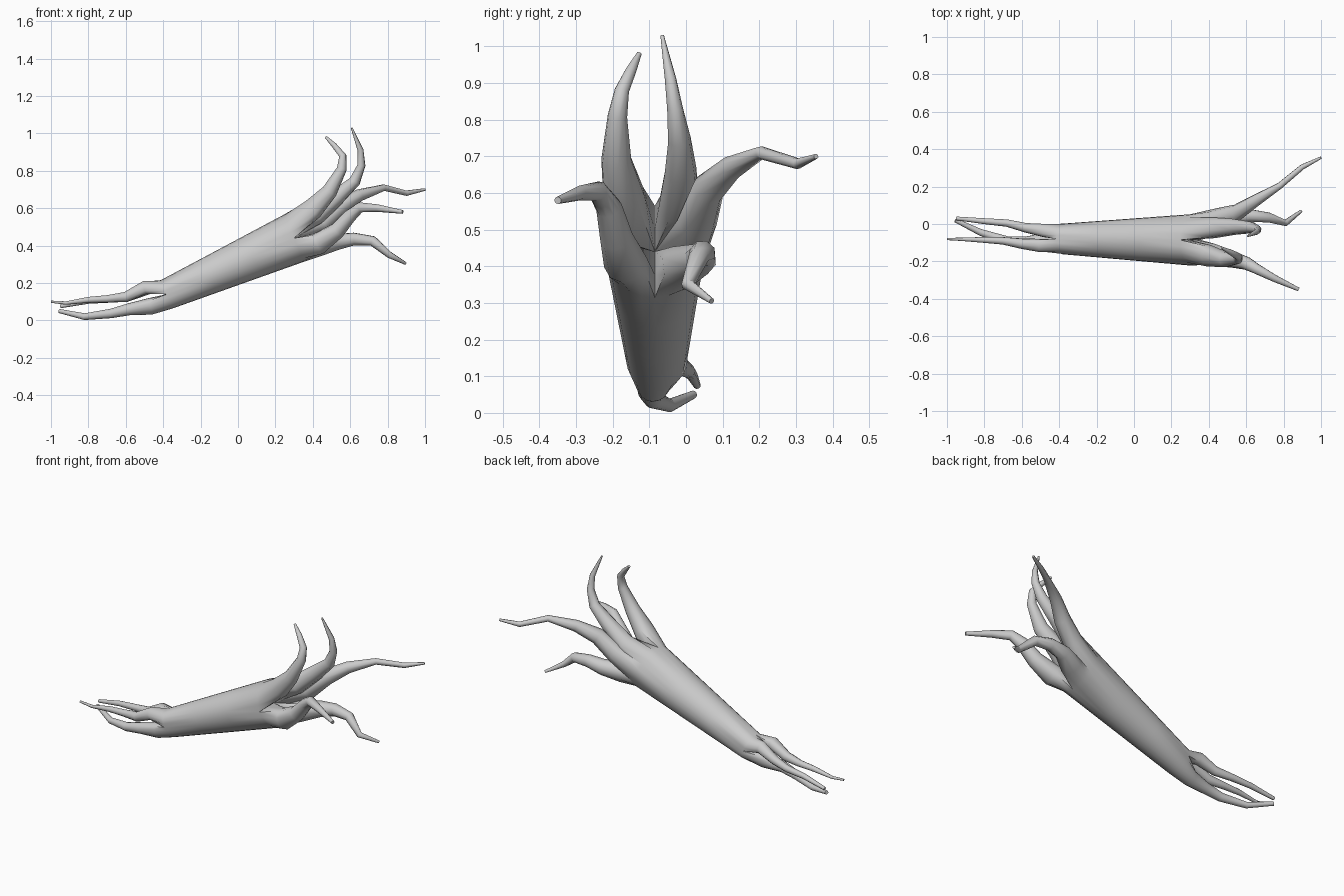
import bpy, bmesh, math
from mathutils import Vector

if "Cube" in bpy.data.objects:
    bpy.data.objects.remove(bpy.data.objects["Cube"])

N = 24                                     # sides of the trunk, 15 degrees each
LOW, HIGH = Vector((-0.38, -0.08, 0.14)), Vector((0.30, -0.085, 0.44))
AXIS = (HIGH - LOW).normalized()
U = Vector((0, 1, 0))
U = (U - AXIS * U.dot(AXIS)).normalized()
V = AXIS.cross(U)
if V.z < 0:
    V = -V

bm = bmesh.new()


def ring(c, r, u, v, angles):
    return [bm.verts.new(c + (u * math.cos(a) + v * math.sin(a)) * r) for a in angles]


def bridge(a, b):
    n = len(a)
    for i in range(n):
        j = (i + 1) % n
        bm.faces.new((a[i], a[j], b[j], b[i]))


def limb(base, mid_angle, steps, direction, start, path):
    """Grow a tapering tube from a base loop along path points (x, y, z, radius)."""
    n = len(base)
    angles = [mid_angle + (i - steps / 2) * 2 * math.pi / n for i in range(n)]
    pts = [start] + [Vector(p[:3]) for p in path]
    t, u, v, last = direction, U.copy(), V.copy(), base
    for i in range(1, len(pts)):
        after = (pts[min(i + 1, len(pts) - 1)] - pts[i]).normalized()
        new_t = ((pts[i] - pts[i - 1]).normalized() + after).normalized()
        q = t.rotation_difference(new_t)
        u, v, t = q @ u, q @ v, new_t
        nxt = ring(pts[i], path[i - 1][3], u, v, angles)
        bridge(last, nxt)
        last = nxt
    bm.faces.new(last)


def split(end, centre, direction, limbs):
    """Divide a trunk end into limbs; each limb owns an arc of the rim plus the centre."""
    hub = bm.verts.new(centre)
    spokes = {}
    for first, steps, path in limbs:
        for k in (first % N, (first + steps) % N):
            if k not in spokes:
                spokes[k] = bm.verts.new((end[k].co + centre) / 2)
    for first, steps, path in limbs:
        arc = [end[(first + i) % N] for i in range(steps + 1)]
        base = arc + [spokes[(first + steps) % N], hub, spokes[first % N]]
        mid = (first + steps / 2) * 2 * math.pi / N
        start = sum((w.co for w in base), Vector()) / len(base)
        limb(base, mid, steps, direction, start, path)


# trunk
full = [i * 2 * math.pi / N for i in range(N)]
rings = [ring(LOW.lerp(HIGH, f), 0.082 + 0.055 * f, U, V, full) for f in (0, 0.33, 0.67, 1)]
for a, b in zip(rings, rings[1:]):
    bridge(a, b)

# five limbs at the high end: (first rim index, rim steps, path)
split(rings[-1], HIGH, AXIS, [
    (6, 6, [(.40, -.17, .595, .058), (.49, -.19, .69, .042), (.555, -.187, .81, .027),
            (.56, -.175, .88, .020), (.515, -.15, .935, .015), (.47, -.128, .98, .007)]),
    (2, 4, [(.42, -.02, .565, .058), (.53, -.015, .66, .045), (.625, -.018, .745, .032),
            (.66, -.03, .83, .022), (.655, -.042, .91, .016), (.608, -.065, 1.03, .005)]),
    (22, 4, [(.45, .03, .52, .055), (.55, .06, .61, .046), (.65, .125, .67, .033),
             (.78, .205, .71, .018), (.90, .305, .68, .015), (1.0, .355, .70, .007)]),
    (18, 4, [(.43, -.01, .40, .06), (.53, .04, .42, .045), (.62, .045, .435, .036),
             (.72, .035, .425, .028), (.81, .005, .35, .018), (.895, .07, .305, .008)]),
    (12, 6, [(.43, -.165, .41, .06), (.53, -.19, .48, .045), (.60, -.21, .56, .036),
             (.655, -.24, .605, .028), (.75, -.29, .60, .020), (.88, -.35, .58, .010)]),
])

# three thin limbs at the low end
split(rings[0], LOW, -AXIS, [
    (6, 6, [(-.50, -.115, .175, .036), (-.60, -.105, .125, .028), (-.70, -.09, .115, .020),
            (-.80, -.085, .11, .016), (-.92, -.082, .093, .009), (-1.0, -.08, .10, .006)]),
    (0, 6, [(-.48, -.035, .175, .036), (-.58, -.02, .13, .026), (-.68, .005, .115, .020),
            (-.80, .015, .105, .016), (-.95, .03, .075, .010)]),
    (12, 12, [(-.47, -.09, .075, .045), (-.58, -.10, .06, .032), (-.68, -.09, .037, .025),
              (-.82, -.045, .02, .018), (-.955, .02, .05, .011)]),
])

bmesh.ops.recalc_face_normals(bm, faces=bm.faces)
mesh = bpy.data.meshes.new("fallen_tree_trunk")
bm.to_mesh(mesh)
bm.free()
tree = bpy.data.objects.new("fallen_tree_trunk", mesh)
bpy.context.collection.objects.link(tree)
bpy.context.view_layer.objects.active = tree
tree.select_set(True)
bpy.ops.object.shade_smooth_by_angle(angle=math.radians(50))
